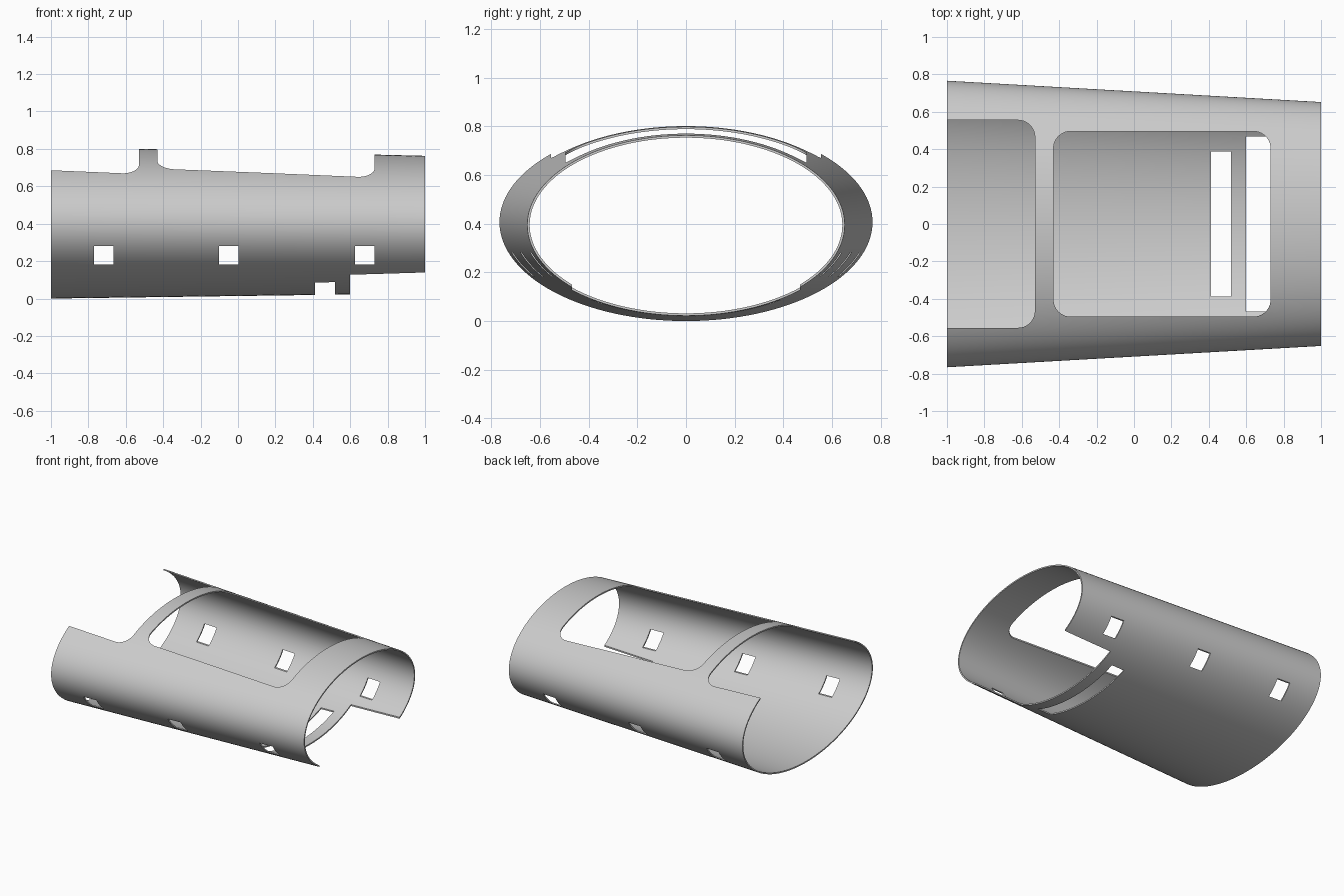
import bpy, bmesh, math

if "Cube" in bpy.data.objects:
    bpy.data.objects.remove(bpy.data.objects["Cube"])

SEG, RINGS, WALL = 128, 16, 0.01

grey = bpy.data.materials.new("plain grey")
grey.diffuse_color = (0.6, 0.6, 0.6, 1)
grey.use_nodes = True
grey.node_tree.nodes["Principled BSDF"].inputs["Base Color"].default_value = grey.diffuse_color


def finish(bm, name):
    bmesh.ops.recalc_face_normals(bm, faces=bm.faces)
    me = bpy.data.meshes.new(name)
    bm.to_mesh(me)
    bm.free()
    ob = bpy.data.objects.new(name, me)
    bpy.context.collection.objects.link(ob)
    return ob


def ring(bm, x, inset):
    """Ellipse cross-section of the tapered tube at x."""
    t = (x + 1) / 2
    half_w = 0.766 + (0.652 - 0.766) * t - inset
    half_h = 0.406 + (0.368 - 0.406) * t - inset
    mid = 0.406 + (0.395 - 0.406) * t
    angles = [2 * math.pi * i / SEG for i in range(SEG)]
    return [bm.verts.new((x, half_w * math.cos(a), mid + half_h * math.sin(a)))
            for a in angles]


# Tapered elliptical shell: outer wall out along x, inner wall back
bm = bmesh.new()
xs = [-1 + 2 * i / RINGS for i in range(RINGS + 1)]
rings = [ring(bm, x, 0) for x in xs] + [ring(bm, x, WALL) for x in reversed(xs)]
for k, a in enumerate(rings):
    b = rings[(k + 1) % len(rings)]
    for i in range(SEG):
        j = (i + 1) % SEG
        bm.faces.new((a[i], a[j], b[j], b[i]))
shell = finish(bm, "tapered_shell")
shell.data.materials.append(grey)


def cut(name, x0, x1, y, z0, z1, radius=0):
    """Box cutter, with rounded vertical corners when radius is given."""
    bm = bmesh.new()
    pts = []
    for cx, cy, start in ((x1 - radius, y - radius, 0), (x0 + radius, y - radius, 90),
                          (x0 + radius, radius - y, 180), (x1 - radius, radius - y, 270)):
        for s in range(11 if radius else 1):
            a = math.radians(start + s * 9)
            pts.append((cx + radius * math.cos(a), cy + radius * math.sin(a)))
    low = [bm.verts.new((px, py, z0)) for px, py in pts]
    high = [bm.verts.new((px, py, z1)) for px, py in pts]
    bm.faces.new(low)
    bm.faces.new(high)
    for i in range(len(pts)):
        j = (i + 1) % len(pts)
        bm.faces.new((low[i], low[j], high[j], high[i]))
    ob = finish(bm, name)
    ob.hide_render = True
    mod = shell.modifiers.new(name, 'BOOLEAN')
    mod.object = ob
    mod.operation = 'DIFFERENCE'
    mod.solver = 'EXACT'
    return ob


cutters = [
    # Top openings either side of the strap
    cut("rear_top_opening", -1.5, -0.53, 0.555, 0.4, 1.2, 0.09),
    cut("main_top_opening", -0.43, 0.73, 0.495, 0.4, 1.2, 0.09),
    # Underside slot and end notch
    cut("bottom_slot", 0.412, 0.518, 0.387, -0.3, 0.35),
    cut("bottom_notch", 0.6, 1.3, 0.469, -0.3, 0.35),
]
# Three windows through both sides
for n, x in enumerate((-0.77, -0.102, 0.626)):
    cutters.append(cut(f"side_window_{n + 1}", x, x + 0.104, 1.2, 0.182, 0.282))

# Apply the cuts and smooth the curved walls
bpy.context.view_layer.objects.active = shell
shell.select_set(True)
for mod in list(shell.modifiers):
    bpy.ops.object.modifier_apply(modifier=mod.name)
for ob in cutters:
    bpy.data.objects.remove(ob, do_unlink=True)
bpy.ops.object.shade_smooth_by_angle(angle=math.radians(30))
